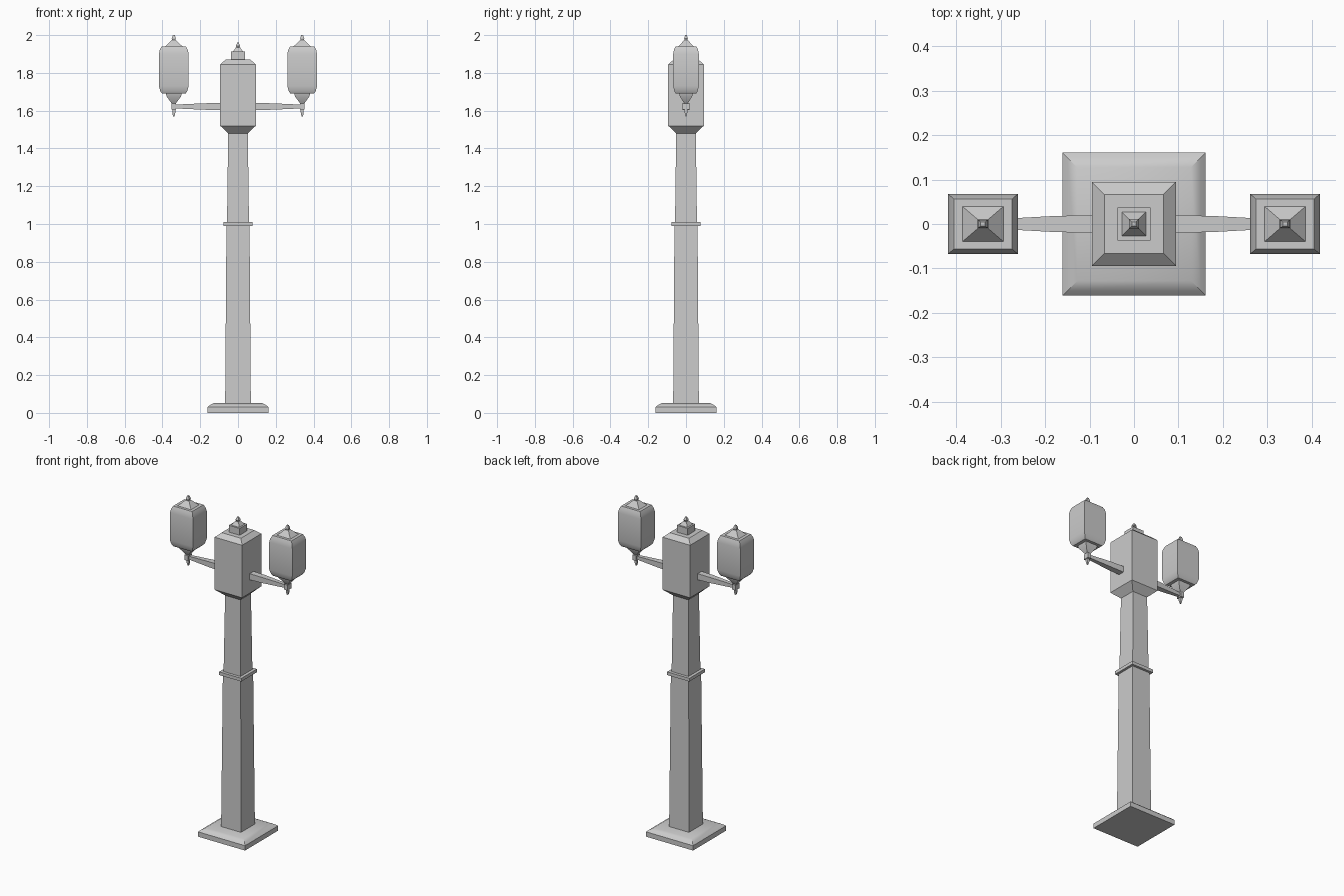
import bpy, bmesh
from mathutils import Vector

if "Cube" in bpy.data.objects:
    bpy.data.objects.remove(bpy.data.objects["Cube"])


def loft(name, rings):
    """Closed four-sided solid through rings of four corners."""
    bm = bmesh.new()
    rows = [[bm.verts.new(p) for p in r] for r in rings]
    for a, b in zip(rows, rows[1:]):
        for i in range(4):
            j = (i + 1) % 4
            bm.faces.new((a[i], a[j], b[j], b[i]))
    bm.faces.new(rows[0][::-1])
    bm.faces.new(rows[-1])
    bmesh.ops.recalc_face_normals(bm, faces=bm.faces[:])
    me = bpy.data.meshes.new(name)
    bm.to_mesh(me)
    bm.free()
    ob = bpy.data.objects.new(name, me)
    bpy.context.collection.objects.link(ob)
    bpy.ops.object.select_all(action='DESELECT')
    ob.select_set(True)
    bpy.context.view_layer.objects.active = ob
    bpy.ops.object.shade_smooth_by_angle()
    return ob


CORNERS = ((-1, -1), (1, -1), (1, 1), (-1, 1))


def tower(name, profile, x=0, ky=1):
    """Square section swept up z; profile is (half width, z)."""
    return loft(name, [[Vector((x + sx * h, sy * h * ky, z)) for sx, sy in CORNERS]
                       for h, z in profile])


# Plinth and post
tower("base", [(.161, 0), (.161, .03), (.15, .04), (.128, .052)])
tower("lower_post", [(.068, .05), (.061, .99)])
tower("collar", [(.076, .99), (.076, 1.01)])
tower("upper_post", [(.058, 1.01), (.052, 1.48)])

# Head box with stepped cap
tower("head_box", [(.052, 1.48), (.094, 1.52), (.094, 1.845), (.066, 1.87)])
tower("cap_block", [(.037, 1.87), (.037, 1.912)])
tower("cap_roof", [(.027, 1.912), (.011, 1.935)])
tower("cap_finial", [(.007, 1.935), (.011, 1.943), (.004, 1.96)])

for side, s in (("left", -1), ("right", 1)):
    x = s * .34
    # Tapered arm
    loft(side + "_arm", [[Vector((s * px, a * hy, 1.622 + b * hz)) for a, b in CORNERS]
                         for px, hy, hz in ((.08, .020, .019), (.18, .018, .017),
                                            (.27, .013, .013), (.35, .009, .009))])
    # Lantern on its cone, with roof and finials
    tower(side + "_lantern", [(.062, 1.69), (.071, 1.702), (.079, 1.73), (.079, 1.90),
                              (.074, 1.922), (.065, 1.94)], x, .86)
    tower(side + "_lantern_cone", [(.042, 1.69), (.038, 1.675), (.01, 1.637)], x, .86)
    tower(side + "_lantern_roof", [(.046, 1.94), (.012, 1.973)], x, .86)
    tower(side + "_top_finial", [(.007, 1.97), (.011, 1.983), (.005, 2.0)], x, .86)
    tower(side + "_arm_joint", [(.012, 1.605), (.012, 1.638)], x, 1.5)
    tower(side + "_drop_finial", [(.004, 1.57), (.008, 1.59), (.008, 1.61)], x, .86)
